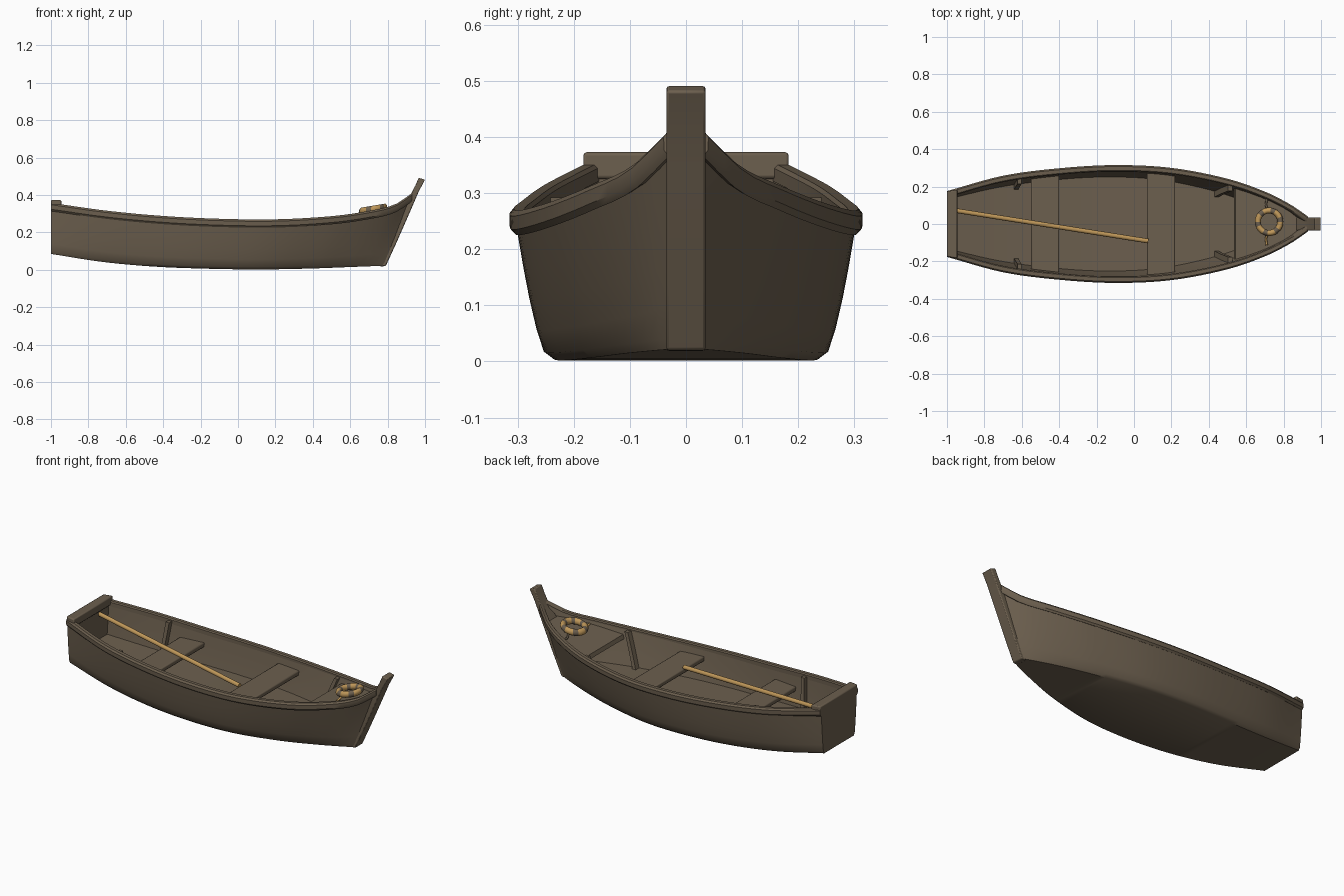
import bpy, bmesh, math
from mathutils import Vector

if "Cube" in bpy.data.objects:
    bpy.data.objects.remove(bpy.data.objects["Cube"])


def material(name, rgb):
    m = bpy.data.materials.new(name)
    m.diffuse_color = (*rgb, 1)
    m.use_nodes = True
    m.node_tree.nodes["Principled BSDF"].inputs["Base Color"].default_value = m.diffuse_color
    return m


WOOD = material("weathered wood", (0.15, 0.115, 0.077))
TAN = material("tan rope and oar", (0.52, 0.31, 0.10))


def finish(name, bm, mat, angle=35):
    bmesh.ops.recalc_face_normals(bm, faces=bm.faces)
    me = bpy.data.meshes.new(name)
    bm.to_mesh(me)
    bm.free()
    ob = bpy.data.objects.new(name, me)
    bpy.context.collection.objects.link(ob)
    me.materials.append(mat)
    bpy.ops.object.select_all(action='DESELECT')
    ob.select_set(True)
    bpy.context.view_layer.objects.active = ob
    bpy.ops.object.shade_smooth_by_angle(angle=math.radians(angle))
    return ob


def loft(name, rings, mat=WOOD, caps=True, closed=False, angle=35):
    """Skin a list of equal closed rings."""
    bm = bmesh.new()
    vs = [[bm.verts.new(p) for p in r] for r in rings]
    n = len(vs[0])
    pairs = list(zip(vs, vs[1:])) + ([(vs[-1], vs[0])] if closed else [])
    for a, b in pairs:
        for i in range(n):
            j = (i + 1) % n
            bm.faces.new((a[i], a[j], b[j], b[i]))
    if caps and not closed:
        bm.faces.new(vs[0])
        bm.faces.new(vs[-1])
    return finish(name, bm, mat, angle)


def bevel(ob, width):
    m = ob.modifiers.new("soft edges", 'BEVEL')
    m.width, m.segments, m.limit_method = width, 2, 'ANGLE'
    m.angle_limit = math.radians(40)


# Hull lines by position along the sheer
XS = [-1, -.7, -.4, -.1, .2, .5, .7, .84, .93]
RAIL_W = [.176, .258, .298, .315, .300, .242, .173, .102, .04]
SHEER = [.358, .316, .288, .273, .270, .287, .315, .350, .410]
CHINE_W = [.143, .195, .230, .245, .230, .172, .115, .065, .028]
KEEL = [.085, .042, .017, .006, .002, .007, .014, .019, .022]


def curve(tab, x):
    x = min(max(x, XS[0]), XS[-1])
    i = max(k for k in range(len(XS) - 1) if XS[k] <= x)

    def slope(k):
        a, b = max(k - 1, 0), min(k + 1, len(XS) - 1)
        return (tab[b] - tab[a]) / (XS[b] - XS[a])
    h = XS[i + 1] - XS[i]
    t = (x - XS[i]) / h
    return ((2*t**3 - 3*t*t + 1) * tab[i] + (t**3 - 2*t*t + t) * h * slope(i)
            + (3*t*t - 2*t**3) * tab[i+1] + (t**3 - t*t) * h * slope(i+1))


def side(x, f, inset=0.0):
    """Point on the hull side at station x, f = 0 at chine, 1 at sheer."""
    bx = -1 + (x + 1) * 1.79 / 1.93
    wb, wt = curve(CHINE_W, x), curve(RAIL_W, x) - .008
    zb, zt = curve(KEEL, x), curve(SHEER, x)
    return Vector((bx + (x - bx) * f, max(wb + (wt - wb) * f**.65 - inset, .004),
                   zb + (zt - zb) * f))


def level(x, z):
    """Height fraction of z at station x."""
    zb, zt = curve(KEEL, x), curve(SHEER, x)
    return min((z - zb) / (zt - zb), 1)


def mirror_y(pts):
    return [Vector((p.x, -p.y, p.z)) for p in reversed(pts)]


def outer(x):
    low = side(x, 0)
    half = [side(x, f) for f in (.97, .8, .6, .4, .2, .05)]
    half.append(Vector((low.x, low.y * .965, low.z)))
    return half + mirror_y(half)


def inner(x):
    f0 = level(x, curve(KEEL, x) + .08)
    half = [side(x, f0 + (.97 - f0) * k / 4, .022) for k in (4, 3, 2, 1, 0)]
    return half + mirror_y(half)


stations = [-1 + 1.93 * i / 48 for i in range(49)]
loft("hull", [outer(x) + inner(x)[::-1] for x in stations], caps=False, angle=40)

# Transom with its top cap
loft("transom", [[Vector((x, p.y * .995, p.z + .001)) for p in outer(-1)] for x in (-1, -.955)])


def block(name, x0, x1, w0, w1, z0, z1):
    ob = loft(name, [[(x, -w, z0), (x, w, z0), (x, w, z1), (x, -w, z1)]
                     for x, w in ((x0, w0), (x1, w1))])
    bevel(ob, .006)
    return ob


block("transom_cap", -1, -.945, .174, .184, .325, .373)

# Gunwale rails
for s, tag in ((1, "left"), (-1, "right")):
    rings = []
    for x in stations:
        w, z = curve(RAIL_W, x), curve(SHEER, x)
        wi = max(w - .034, .003)
        section = [(w - .010, -.044), (w - .001, -.034), (w, -.010), (w - .008, 0),
                   (wi + .006, 0), (wi, -.006), (wi, -.03)]
        rings.append([(x, s * y, z + dz) for y, dz in section])
    loft("gunwale_" + tag, rings)

# Stem post
outline = [(.76, .018), (.79, .02), (.845, .14), (.90, .265), (.937, .35), (.967, .42),
           (1.0, .482), (.966, .492), (.948, .45), (.93, .415), (.905, .37), (.86, .32),
           (.77, .10)]
bm = bmesh.new()
a = [bm.verts.new((x, -.035, z)) for x, z in outline]
b = [bm.verts.new((x, .035, z)) for x, z in outline]
bm.faces.new(a)
bm.faces.new(b[::-1])
for i in range(len(a)):
    j = (i + 1) % len(a)
    bm.faces.new((a[i], a[j], b[j], b[i]))
bevel(finish("stem_post", bm, WOOD), .005)


# Seats, fitted to the hull sides
def width_at(x, z):
    return side(x, level(x, z), .012).y


for name, x0, x1 in (("aft_seat", -.55, -.40), ("middle_seat", .07, .22)):
    block(name, x0, x1, width_at(x0, .19), width_at(x1, .19), .186, .213)

# Sloping fore deck
rings = []
for i in range(13):
    x = .56 + .34 * i / 12
    z = .25 + .24 * (x - .56)
    p, q = side(x, level(x, z), .012), side(x, level(x, z - .022), .012)
    rings.append([(q.x, -q.y, q.z), (q.x, q.y, q.z), (p.x, p.y, p.z), (p.x, -p.y, p.z)])
loft("fore_deck", rings)

# Ribs inside the hull
for x in (-.61, .52):
    for s, tag in ((1, "left"), (-1, "right")):
        rings = []
        for f in (.2, .4, .6, .8, .95):
            p, q = side(x, f, .014), side(x, f, .050)
            rings.append([(p.x - .011, s * p.y, p.z), (p.x + .011, s * p.y, p.z),
                          (q.x + .011, s * q.y, p.z), (q.x - .011, s * q.y, p.z)])
        loft(("aft" if x < 0 else "fore") + "_rib_" + tag, rings)


# Round rods for the oar and rope ends
def rod(name, pts, r, mat, n=10):
    pts = [Vector(p) for p in pts]
    rings = []
    for i, p in enumerate(pts):
        d = (pts[min(i + 1, len(pts) - 1)] - pts[max(i - 1, 0)]).normalized()
        u = d.cross(Vector((0, 0, 1))).normalized()
        v = u.cross(d)
        rings.append([p + r * (math.cos(t) * u + math.sin(t) * v)
                      for t in (2 * math.pi * k / n for k in range(n))])
    return loft(name, rings, mat, angle=50)


rod("oar", [(-.96, .073, .305), (.075, -.091, .219)], .0125, TAN)

# Coiled rope ring with darker bindings, lying on the sloping deck
N, M = 48, 10
rings = []
for i in range(N):
    t = 2 * math.pi * i / N
    ring = []
    for k in range(M):
        q = 2 * math.pi * k / M
        r = .060 + .016 * math.cos(q)
        x = r * math.cos(t)
        ring.append((.722 + x, .012 + r * math.sin(t), .325 + .17 * x + .019 * math.sin(q)))
    rings.append(ring)
coil = loft("rope_coil", rings, TAN, closed=True, angle=60)
coil.data.materials.append(WOOD)
for p in coil.data.polygons:
    t = math.atan2(p.center.y - .012, p.center.x - .722) % (math.pi / 3)
    p.material_index = 1 if t < math.pi / 9 else 0

for s, tag in ((1, "left"), (-1, "right")):
    rod("rope_end_" + tag, [(.715, .012 + s * .06, .312), (.705, .012 + s * .09, .295),
                            (.71, .012 + s * .125, .296)], .006, TAN if s < 0 else WOOD, 8)
